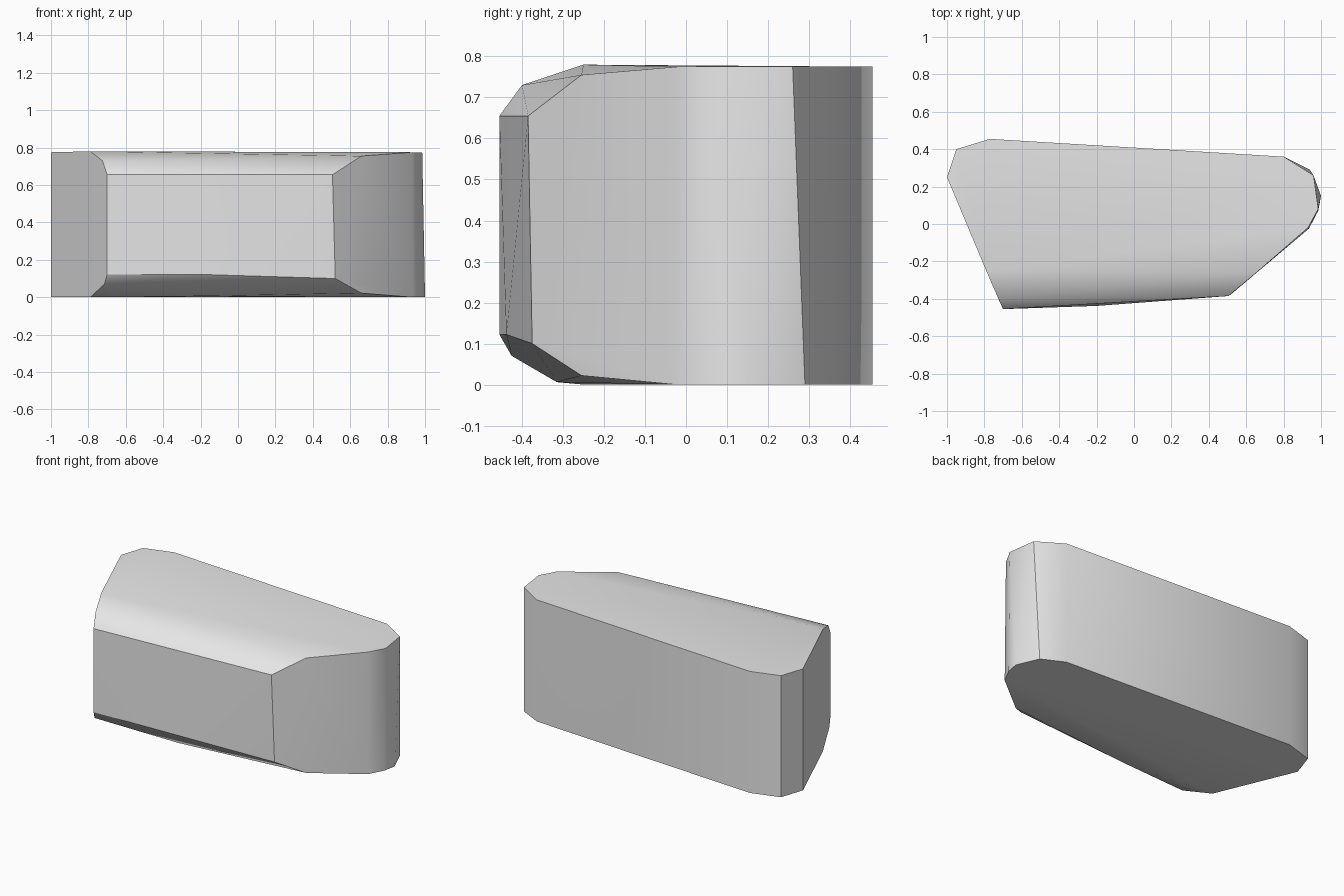
import bpy
import bmesh
import math

cube = bpy.data.objects.get("Cube")
if cube:
    bpy.data.objects.remove(cube, do_unlink=True)

HEIGHT = 0.775

# Plan outline shared by the top and bottom, along the back and the right end
back = [(-1, .25), (-.95, .40), (-.77, .455), (.80, .36)]
top_end = [(.96, .26), (.985, .08), (.93, -.02)]
bottom_end = [(.94, .29), (1, .15), (.985, .07), (.935, -.025)]

# Worn front edges, stepping in towards the top and the bottom
front_top = [(.66, -.255, .755), (.505, -.385, .655), (-.70, -.455, .655),
             (-.725, -.40, .73), (-.79, -.25, .78)]
front_bottom = [(.66, -.255, .022), (.52, -.375, .10), (-.20, -.438, .122),
                (-.70, -.455, .122), (-.714, -.425, .07), (-.79, -.25, 0),
                (-.20, -.315, .006)]

points = [(x, y, HEIGHT) for x, y in back + top_end]
points += [(x, y, 0) for x, y in back + bottom_end]
points += front_top + front_bottom

# Wrap the corner points into one solid stone
bm = bmesh.new()
for p in points:
    bm.verts.new(p)
hull = bmesh.ops.convex_hull(bm, input=bm.verts[:])
loose = [v for v in bm.verts if not v.link_faces]
bmesh.ops.delete(bm, geom=loose, context='VERTS')
bmesh.ops.dissolve_limit(bm, angle_limit=math.radians(0.5),
                         verts=bm.verts[:], edges=bm.edges[:])
bmesh.ops.recalc_face_normals(bm, faces=bm.faces[:])
mesh = bpy.data.meshes.new("stone_block")
bm.to_mesh(mesh)
bm.free()

stone = bpy.data.objects.new("stone_block", mesh)
bpy.context.collection.objects.link(stone)

# Plain grey stone
grey = bpy.data.materials.new("light_grey_stone")
grey.use_nodes = True
colour = (.8, .8, .8, 1)
grey.diffuse_color = colour
grey.node_tree.nodes["Principled BSDF"].inputs["Base Color"].default_value = colour
mesh.materials.append(grey)

# Soft shading with crisp main edges
bpy.ops.object.select_all(action='DESELECT')
stone.select_set(True)
bpy.context.view_layer.objects.active = stone
bpy.ops.object.shade_smooth_by_angle(angle=math.radians(30))
